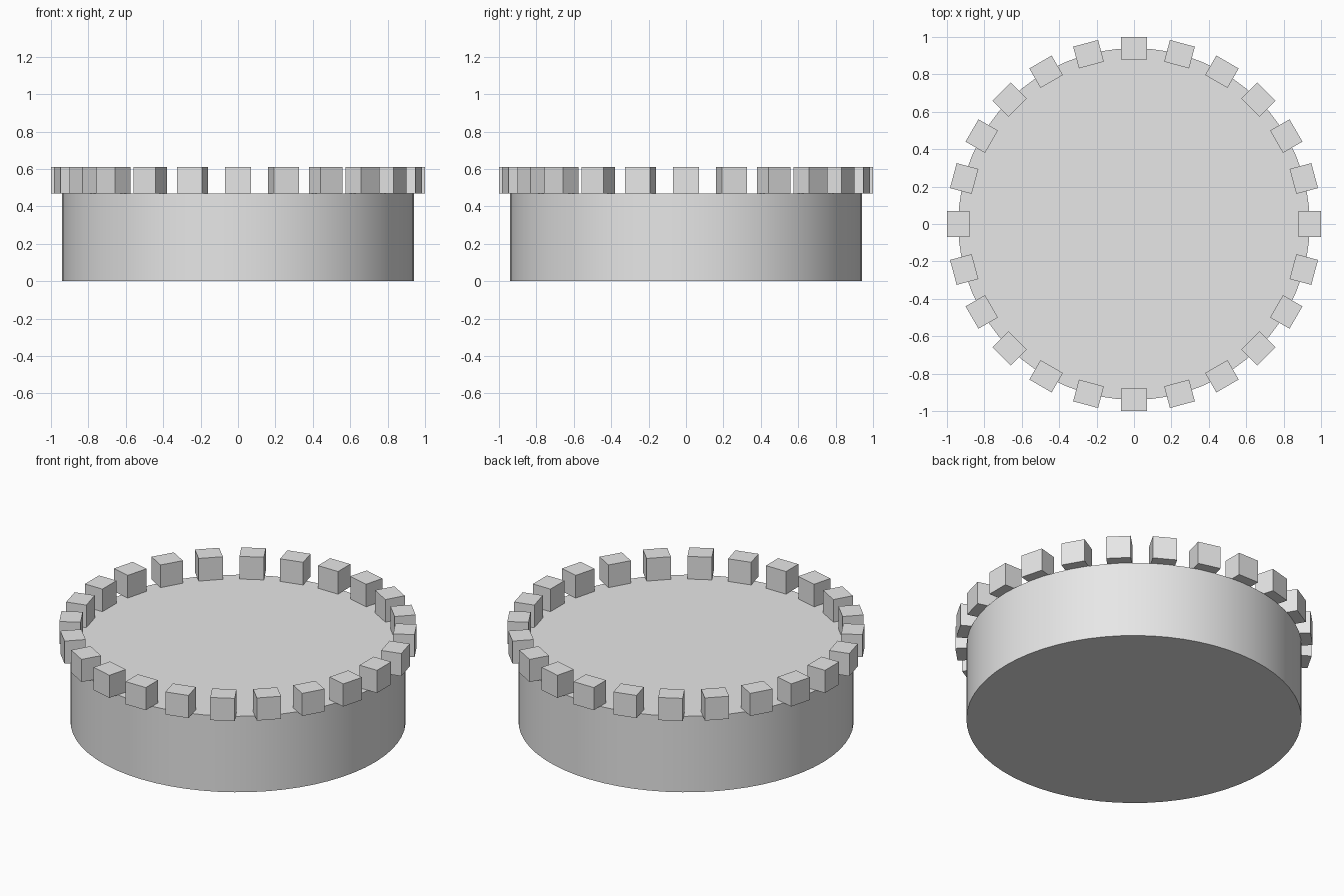
import bpy
import math

if "Cube" in bpy.data.objects:
    bpy.data.objects.remove(bpy.data.objects["Cube"])

RADIUS, HEIGHT = 0.94, 0.47
COUNT = 24
DEPTH, WIDTH, TALL = 0.12, 0.138, 0.14

grey = bpy.data.materials.new("light_grey")
grey.diffuse_color = (0.8, 0.8, 0.8, 1)
grey.use_nodes = True
grey.node_tree.nodes["Principled BSDF"].inputs["Base Color"].default_value = grey.diffuse_color

# Round drum body
bpy.ops.mesh.primitive_cylinder_add(vertices=64, radius=RADIUS, depth=HEIGHT,
                                    location=(0, 0, HEIGHT / 2))
drum = bpy.context.object
drum.name = "drum"
drum.data.materials.append(grey)
bpy.ops.object.shade_smooth_by_angle(angle=math.radians(30))

# Ring of blocks standing on the rim, each turned to face outward
for i in range(COUNT):
    a = 2 * math.pi * i / COUNT
    bpy.ops.mesh.primitive_cube_add(
        size=1,
        location=(RADIUS * math.cos(a), RADIUS * math.sin(a), HEIGHT + TALL / 2),
        rotation=(0, 0, a))
    block = bpy.context.object
    block.name = f"rim_block_{i + 1:02d}"
    block.scale = (DEPTH, WIDTH, TALL)
    block.data.materials.append(grey)
